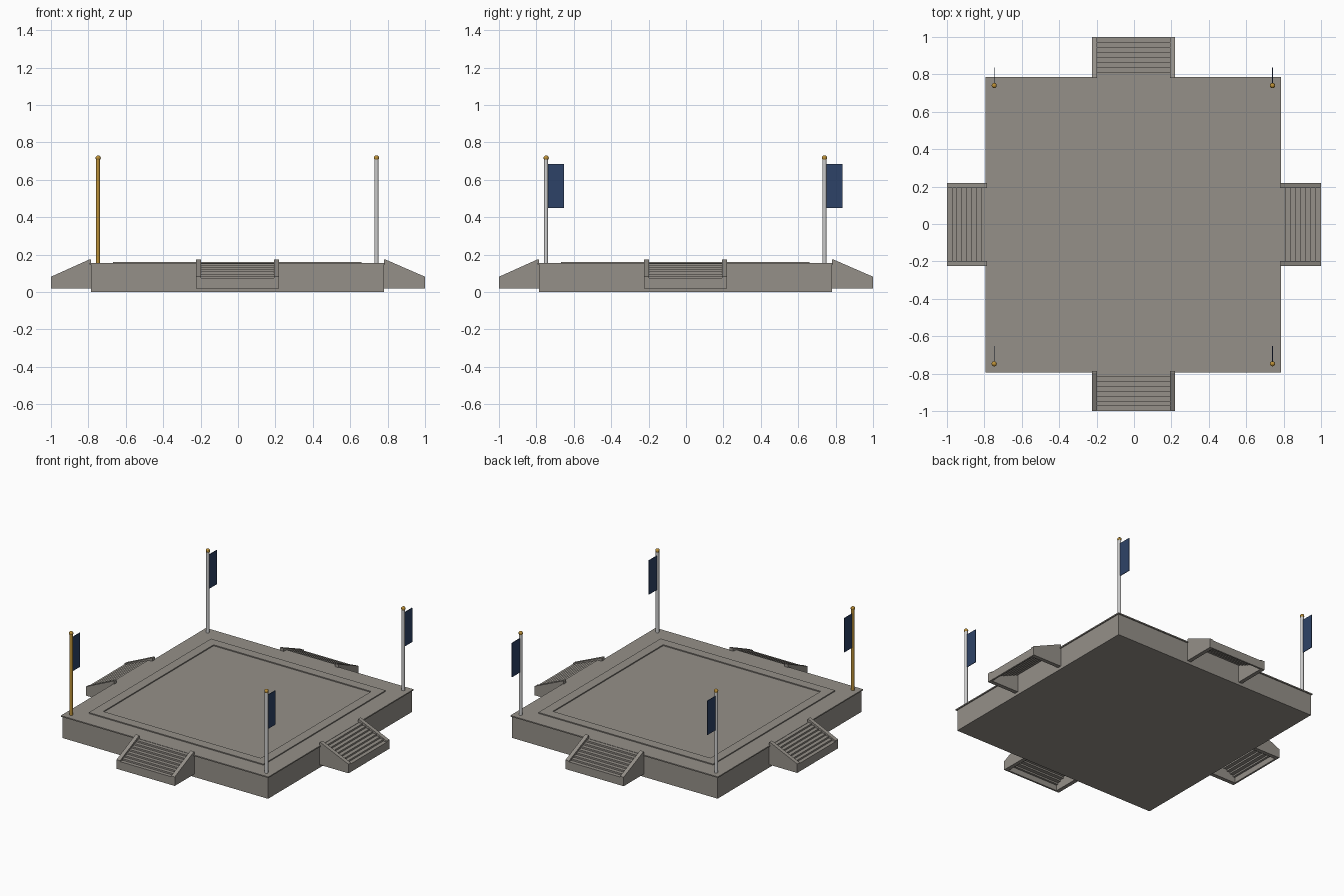
import bpy, bmesh, math
from mathutils import Matrix, Vector

cube = bpy.data.objects.get("Cube")
if cube:
    bpy.data.objects.remove(cube, do_unlink=True)

CENTRE = -0.0035      # plaza centre on both axes
DECK_Z = 0.155
POST = 0.744          # flagpole distance from the centre


def material(name, rgb):
    m = bpy.data.materials.new(name)
    m.use_nodes = True
    m.diffuse_color = (*rgb, 1)
    m.node_tree.nodes["Principled BSDF"].inputs["Base Color"].default_value = (*rgb, 1)
    return m


stone = material("grey stone", (0.30, 0.28, 0.25))
white = material("pale metal", (0.62, 0.62, 0.62))
gold = material("gold", (0.50, 0.28, 0.04))
navy = material("navy cloth", (0.027, 0.055, 0.135))


def finish(name, bm, mat, matrix=None):
    if matrix:
        bm.transform(matrix)
    bmesh.ops.recalc_face_normals(bm, faces=bm.faces)
    mesh = bpy.data.meshes.new(name)
    bm.to_mesh(mesh)
    bm.free()
    mesh.materials.append(mat)
    obj = bpy.data.objects.new(name, mesh)
    bpy.context.collection.objects.link(obj)
    return obj


def add_box(bm, low, high):
    low, high = Vector(low), Vector(high)
    place = Matrix.Translation((low + high) / 2) @ Matrix.Diagonal((*(high - low), 1))
    bmesh.ops.create_cube(bm, size=1, matrix=place)


def add_prism(bm, profile, y0, y1):
    face = bm.faces.new([bm.verts.new((x, y0, z)) for x, z in profile])
    extruded = bmesh.ops.extrude_face_region(bm, geom=[face])["geom"]
    verts = [v for v in extruded if isinstance(v, bmesh.types.BMVert)]
    bmesh.ops.translate(bm, verts=verts, vec=(0, y1 - y0, 0))


origin = Matrix.Translation((CENTRE, CENTRE, 0))

# Platform body and its slightly overhanging deck
for name, half, bottom, top in (("platform_base", 0.783, 0, 0.147),
                                ("platform_deck", 0.79, 0.147, DECK_Z)):
    bm = bmesh.new()
    add_box(bm, (-half, -half, bottom), (half, half, top))
    finish(name, bm, stone, origin)

# Raised square border on the deck
bm = bmesh.new()
outer, inner = 0.665, 0.6
for side in (-1, 1):
    near, far = sorted((side * inner, side * outer))
    add_box(bm, (-outer, near, DECK_Z - 0.002), (outer, far, 0.162))
    add_box(bm, (near, -inner, DECK_Z - 0.002), (far, inner, 0.162))
finish("deck_border", bm, stone, origin)

# Four open-bottomed staircases with sloping side walls
STEPS = 8
WALL_OUT, WALL_IN, INNER_X = 0.222, 0.195, 0.783
for name, turn in (("left", 0), ("back", 1), ("right", 2), ("front", 3)):
    end = 1 - CENTRE if turn < 2 else 1 + CENTRE
    place = origin @ Matrix.Rotation(turn * math.pi / 2, 4, "Z")

    bm = bmesh.new()
    profile = [(INNER_X, 0.02), (end, 0.02), (end, 0.082), (0.79, 0.175), (INNER_X, 0.175)]
    add_prism(bm, profile, -WALL_OUT, -WALL_IN)
    add_prism(bm, profile, WALL_IN, WALL_OUT)
    finish(name + "_stair_walls", bm, stone, place)

    bm = bmesh.new()
    depth = (end - 0.79) / STEPS
    for i in range(STEPS):
        x, z = end - i * depth, 0.076 + i * 0.011
        add_box(bm, (x - depth, -WALL_IN, z - 0.018), (x, WALL_IN, z))
    finish(name + "_stair_steps", bm, stone, place)

    bm = bmesh.new()
    add_box(bm, (end - 0.012, -WALL_IN, 0.02), (end, WALL_IN, 0.06))
    finish(name + "_stair_front_panel", bm, stone, place)

# Corner flagpoles with ball tops and hanging flags
for fb, sy in (("front", -1), ("back", 1)):
    for lr, sx in (("right", -1), ("left", 1)):
        name = f"{fb}_{lr}"
        place = origin @ Matrix.Translation((sx * POST, sy * POST, 0))
        golden = sx < 0 and sy < 0

        bm = bmesh.new()
        bmesh.ops.create_cone(bm, cap_ends=True, segments=12, radius1=0.011, radius2=0.011,
                              depth=0.56, matrix=Matrix.Translation((0, 0, 0.43)))
        finish(name + "_flagpole", bm, gold if golden else white, place)

        bm = bmesh.new()
        bmesh.ops.create_uvsphere(bm, u_segments=12, v_segments=8, radius=0.014,
                                  matrix=Matrix.Translation((0, 0, 0.717)))
        finish(name + "_pole_ball", bm, gold, place)

        bm = bmesh.new()
        add_box(bm, (-0.002, 0.008, 0.45), (0.002, 0.095, 0.685))
        finish(name + "_flag", bm, navy, place)
